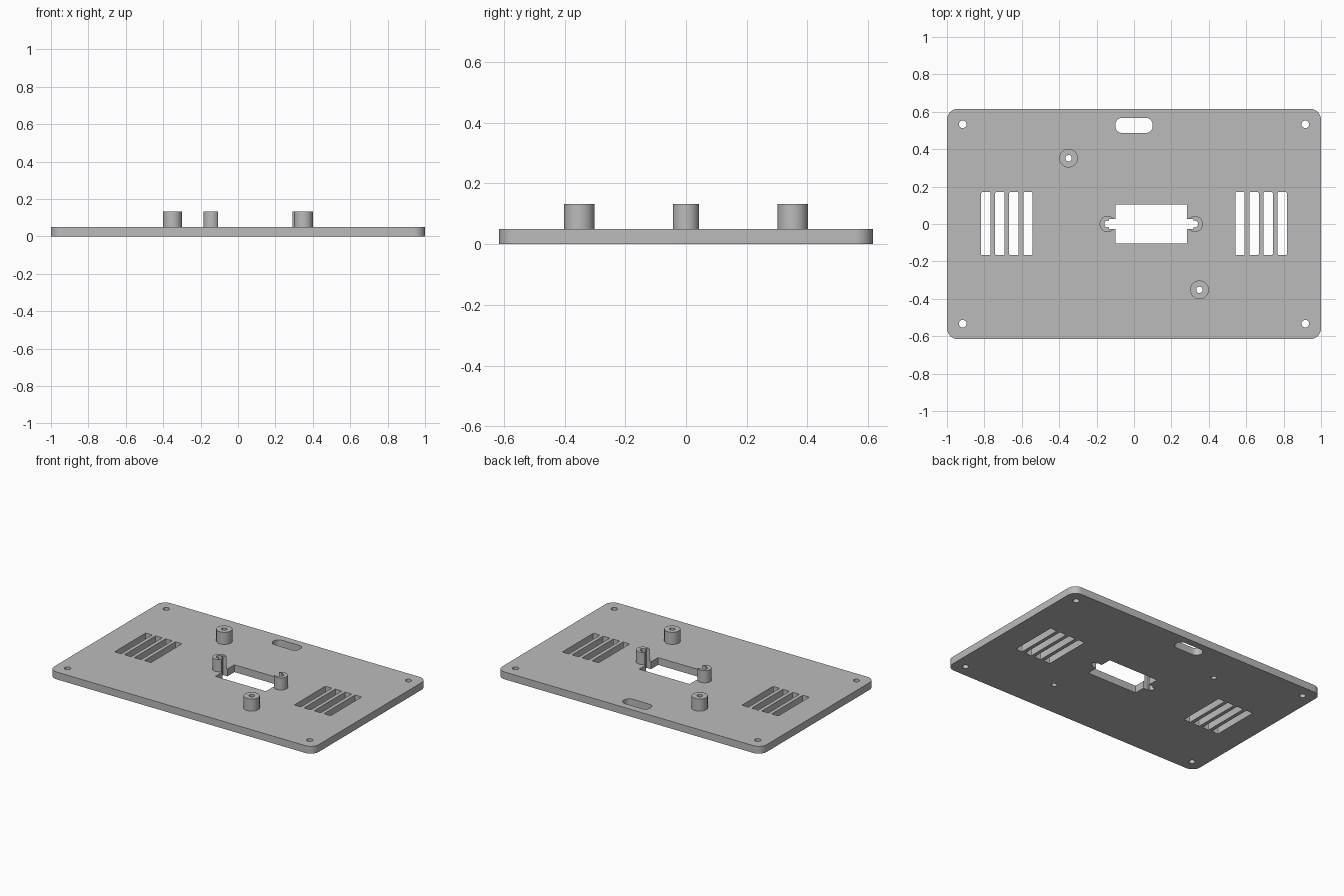
import bpy, bmesh
from math import cos, sin, pi

if "Cube" in bpy.data.objects:
    bpy.data.objects.remove(bpy.data.objects["Cube"])

THICK, TOP = 0.05, 0.133          # plate thickness, standoff height
MID = 0.092                       # centre of the connector window in x
EAR = 0.233                       # screw distance from window centre

grey = bpy.data.materials.new("plain grey")
grey.use_nodes = True
colour = (0.5, 0.5, 0.5, 1)
grey.diffuse_color = colour
grey.node_tree.nodes["Principled BSDF"].inputs["Base Color"].default_value = colour


def prism(name, points, z0, z1):
    """Solid made by extruding a closed outline from z0 to z1."""
    bm = bmesh.new()
    face = bm.faces.new([bm.verts.new((x, y, z0)) for x, y in points])
    solid = bmesh.ops.extrude_face_region(bm, geom=[face])
    verts = [v for v in solid["geom"] if isinstance(v, bmesh.types.BMVert)]
    bmesh.ops.translate(bm, verts=verts, vec=(0, 0, z1 - z0))
    bmesh.ops.recalc_face_normals(bm, faces=bm.faces)
    mesh = bpy.data.meshes.new(name)
    bm.to_mesh(mesh)
    bm.free()
    mesh.materials.append(grey)
    obj = bpy.data.objects.new(name, mesh)
    bpy.context.collection.objects.link(obj)
    return obj


def rounded(cx, cy, hx, hy, r, steps=8):
    """Outline of a rectangle with rounded corners."""
    pts = []
    for i, (sx, sy) in enumerate([(1, 1), (-1, 1), (-1, -1), (1, -1)]):
        for k in range(steps + 1):
            a = (i + k / steps) * pi / 2
            pts.append((cx + sx * (hx - r) + r * cos(a), cy + sy * (hy - r) + r * sin(a)))
    return pts


def circle(cx, cy, r, n=32):
    return [(cx + r * cos(2 * pi * k / n), cy + r * sin(2 * pi * k / n)) for k in range(n)]


def box(cx, cy, hx, hy):
    return [(cx - hx, cy - hy), (cx + hx, cy - hy), (cx + hx, cy + hy), (cx - hx, cy + hy)]


def cut(obj, outlines):
    """Cut straight through an object with each outline, then bake the result."""
    cutters = [prism("cutter", o, -0.1, 0.3) for o in outlines]
    for c in cutters:
        c.hide_render = True
        mod = obj.modifiers.new("cut", 'BOOLEAN')
        mod.operation, mod.solver, mod.object = 'DIFFERENCE', 'EXACT', c
    bpy.context.view_layer.update()
    graph = bpy.context.evaluated_depsgraph_get()
    baked = bpy.data.meshes.new_from_object(obj.evaluated_get(graph))
    obj.modifiers.clear()
    obj.data = baked
    for c in cutters:
        bpy.data.objects.remove(c)


# connector window with a notch and a screw hole at each end
window = [box(MID, 0, 0.191, 0.103), box(MID, 0, 0.226, 0.027)]
window += [circle(MID + s * EAR, 0, 0.018) for s in (-1, 1)]

# base plate with corner holes, handle slot, vents and standoff holes
posts = {"back_right_standoff": (-0.35, 0.352), "front_left_standoff": (0.35, -0.352)}
holes = [circle(sx * 0.916, sy * 0.533, 0.02) for sx in (-1, 1) for sy in (-1, 1)]
holes.append(rounded(0, 0.527, 0.1, 0.04, 0.036))
holes += [rounded(s * (0.567 + 0.075 * i), 0.002, 0.025, 0.168, 0.005, 3)
          for s in (-1, 1) for i in range(4)]
holes += [circle(x, y, 0.017) for x, y in posts.values()]
plate = prism("base_plate", rounded(0, 0, 1, 0.616, 0.06, 10), 0, THICK)
cut(plate, holes + window)
parts = [plate]

# round standoffs
for name, (x, y) in posts.items():
    post = prism(name, circle(x, y, 0.05, 40), THICK, TOP)
    cut(post, [circle(x, y, 0.017)])
    parts.append(post)

# connector mounts, opened towards the window
for name, s in (("right_connector_mount", -1), ("left_connector_mount", 1)):
    mount = prism(name, circle(MID + s * EAR, 0, 0.043, 40), THICK, TOP)
    cut(mount, window)
    parts.append(mount)

# drop the hidden undersides of the raised parts
for obj in parts[1:]:
    bm = bmesh.new()
    bm.from_mesh(obj.data)
    under = [f for f in bm.faces if f.normal.z < -0.9]
    bmesh.ops.delete(bm, geom=under, context='FACES')
    bm.to_mesh(obj.data)
    bm.free()

# smooth round walls, keep sharp rims
bpy.ops.object.select_all(action='DESELECT')
for obj in parts:
    obj.select_set(True)
bpy.context.view_layer.objects.active = plate
bpy.ops.object.shade_smooth_by_angle(angle=pi / 6)
